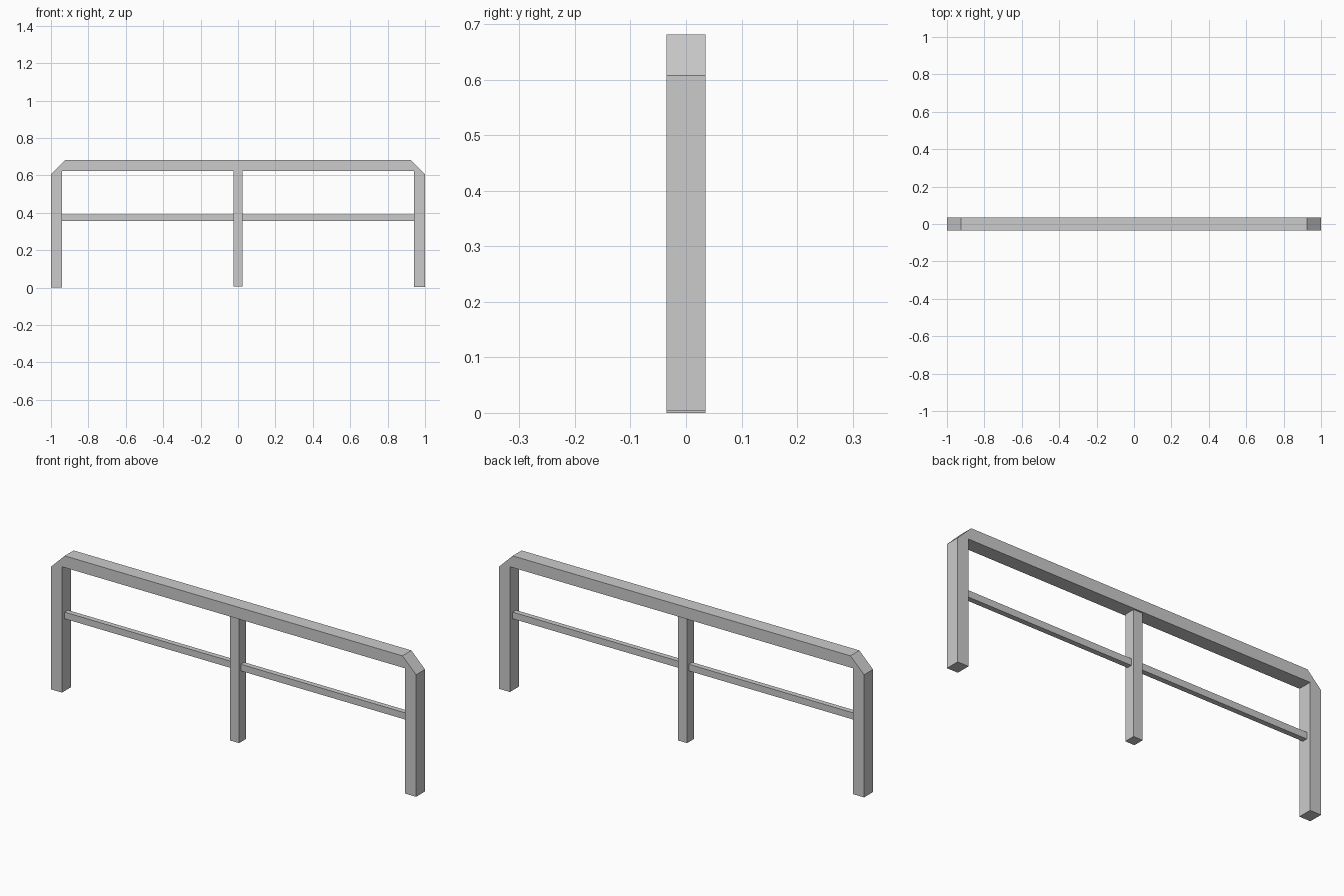
import bpy
import bmesh

if "Cube" in bpy.data.objects:
    bpy.data.objects.remove(bpy.data.objects["Cube"])


def make_object(name, bm):
    bmesh.ops.recalc_face_normals(bm, faces=bm.faces)
    mesh = bpy.data.meshes.new(name)
    bm.to_mesh(mesh)
    bm.free()
    obj = bpy.data.objects.new(name, mesh)
    bpy.context.collection.objects.link(obj)
    return obj


def extruded(name, profile, half_depth):
    """Extrude an (x, z) outline symmetrically along y."""
    bm = bmesh.new()
    face = bm.faces.new([bm.verts.new((x, -half_depth, z)) for x, z in profile])
    result = bmesh.ops.extrude_face_region(bm, geom=[face])
    verts = [g for g in result["geom"] if isinstance(g, bmesh.types.BMVert)]
    bmesh.ops.translate(bm, verts=verts, vec=(0, 2 * half_depth, 0))
    return make_object(name, bm)


def box(name, x0, x1, z0, z1, half_depth):
    return extruded(name, [(x0, z0), (x1, z0), (x1, z1), (x0, z1)], half_depth)


# Outer frame: two legs and top rail with cut corners
extruded("outer_frame", [
    (-1, 0), (-1, 0.607), (-0.925, 0.681), (0.925, 0.681), (1, 0.607),
    (1, 0.003), (0.94, 0.003), (0.94, 0.623), (-0.94, 0.623), (-0.94, 0),
], 0.035)

# Centre post, meeting the underside of the top rail
box("centre_post", -0.025, 0.025, 0.005, 0.623, 0.027)

# Thin middle rails on both sides of the post
for side, x0, x1 in (("left", -0.94, -0.025), ("right", 0.025, 0.94)):
    box(f"{side}_middle_rail", x0, x1, 0.357, 0.39, 0.013)
